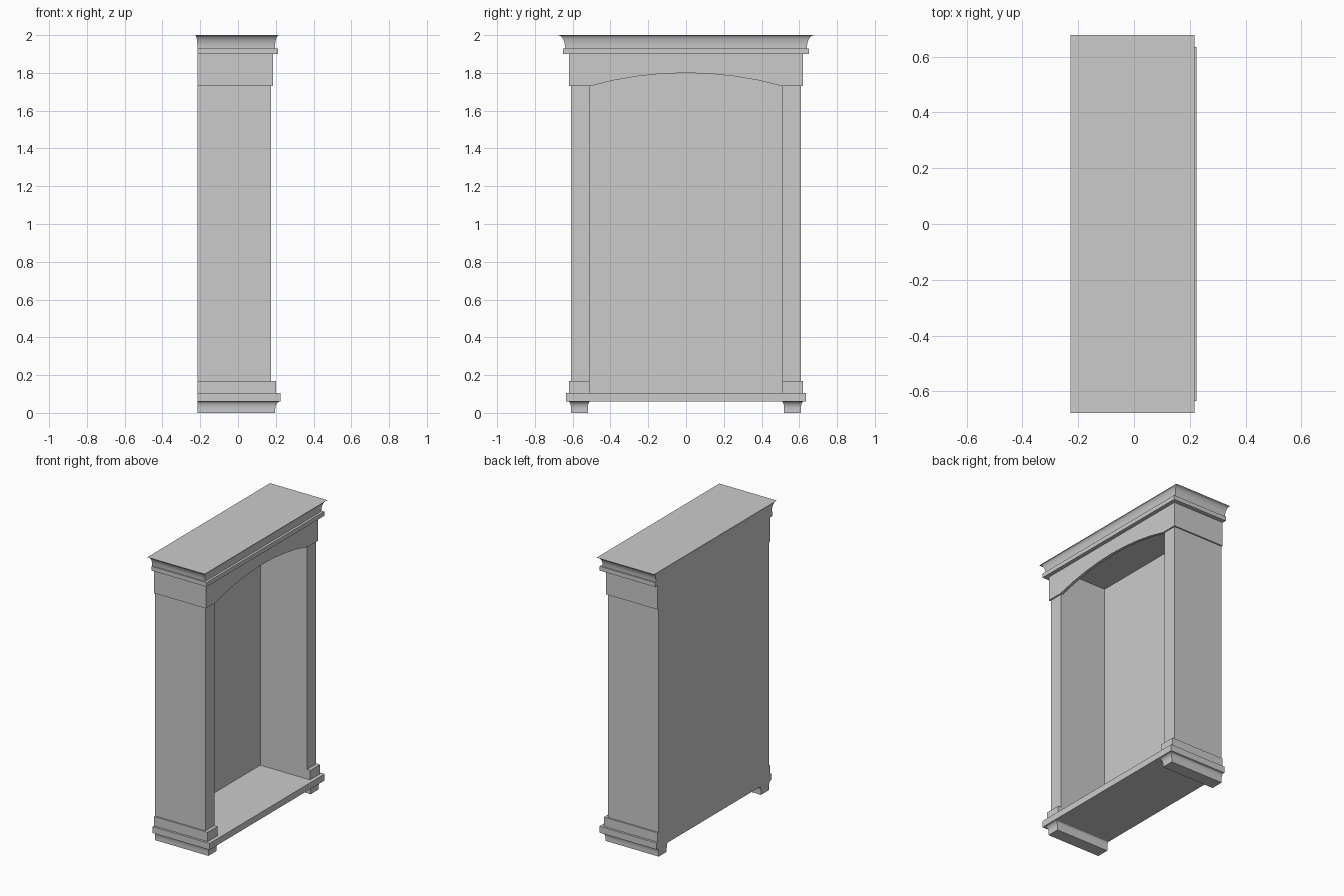
import bpy, bmesh, math

cube = bpy.data.objects.get("Cube")
if cube:
    bpy.data.objects.remove(cube, do_unlink=True)

grey = bpy.data.materials.new("plain grey")
grey.use_nodes = True
GREY = (0.6, 0.6, 0.6, 1)
grey.diffuse_color = GREY
grey.node_tree.nodes["Principled BSDF"].inputs["Base Color"].default_value = GREY

BACK = -0.215   # plane of the flat back
OPEN = 0.51     # half width of the opening


def finish(name, bm, smooth=False):
    bmesh.ops.recalc_face_normals(bm, faces=bm.faces)
    mesh = bpy.data.meshes.new(name)
    bm.to_mesh(mesh)
    bm.free()
    mesh.materials.append(grey)
    obj = bpy.data.objects.new(name, mesh)
    bpy.context.collection.objects.link(obj)
    if smooth:
        bpy.ops.object.select_all(action='DESELECT')
        obj.select_set(True)
        bpy.context.view_layer.objects.active = obj
        bpy.ops.object.shade_smooth_by_angle(angle=math.radians(35))
    return obj


def loft(name, rings, smooth=False):
    """Stack rectangles given as (x0, x1, y0, y1, z) into a closed solid."""
    bm = bmesh.new()
    loops = [[bm.verts.new(p) for p in ((a, c, z), (b, c, z), (b, d, z), (a, d, z))]
             for a, b, c, d, z in rings]
    for low, high in zip(loops, loops[1:]):
        for i in range(4):
            j = (i + 1) % 4
            bm.faces.new((low[i], low[j], high[j], high[i]))
    bm.faces.new(loops[0])
    bm.faces.new(loops[-1])
    return finish(name, bm, smooth)


def box(name, x0, x1, y0, y1, z0, z1):
    return loft(name, [(x0, x1, y0, y1, z0), (x0, x1, y0, y1, z1)])


def cove(small, large, steps=8):
    """Interpolate two rectangles along a concave quarter round."""
    for i in range(steps + 1):
        a = math.pi / 2 * i / steps
        out, up = 1 - math.cos(a), math.sin(a)
        yield tuple(s + (l - s) * (up if k == 4 else out)
                    for k, (s, l) in enumerate(zip(small, large)))


# Sides, pilaster blocks, header returns and feet on both ends
for side, s in (("right", -1), ("left", 1)):
    def span(a, b):
        return sorted((s * a, s * b))
    box(side + "_side_wall", BACK, 0.175, *span(OPEN, 0.61), 0.1, 1.9)
    box(side + "_pilaster_block", BACK, 0.2, *span(OPEN, 0.62), 0.105, 0.17)
    box(side + "_header_return", BACK, 0.165, *span(OPEN, 0.62), 1.73, 1.9)
    low, top = span(0.52, 0.608), span(0.508, 0.624)
    rings = [(BACK, 0.197, *low, 0)]
    rings += cove((BACK, 0.197, *low, 0.02), (BACK, 0.222, *top, 0.06))
    loft(side + "_foot", rings, smooth=True)

# Back panel, floor and top boards
box("back_panel", BACK, -0.185, -OPEN, OPEN, 0.1, 1.9)
box("base_board", BACK, 0.225, -0.635, 0.635, 0.06, 0.105)
box("top_moulding", BACK, 0.212, -0.65, 0.65, 1.9, 1.93)

# Arched header board across the front
bm = bmesh.new()
outline = [(-0.62, 1.9), (-0.62, 1.73)]
for i in range(9):
    t = i / 4 - 1
    outline.append((OPEN * t, 1.8 - 0.07 * t * t))
outline += [(0.62, 1.73), (0.62, 1.9)]
face = bm.faces.new([bm.verts.new((0.165, y, z)) for y, z in outline])
new = bmesh.ops.extrude_face_region(bm, geom=[face])["geom"]
bmesh.ops.translate(bm, vec=(0.02, 0, 0),
                    verts=[v for v in new if isinstance(v, bmesh.types.BMVert)])
finish("arched_header", bm)

# Flared crown
loft("crown", cove((BACK, 0.195, -0.64, 0.64, 1.93),
                   (-0.227, 0.217, -0.678, 0.678, 2.0)), smooth=True)
